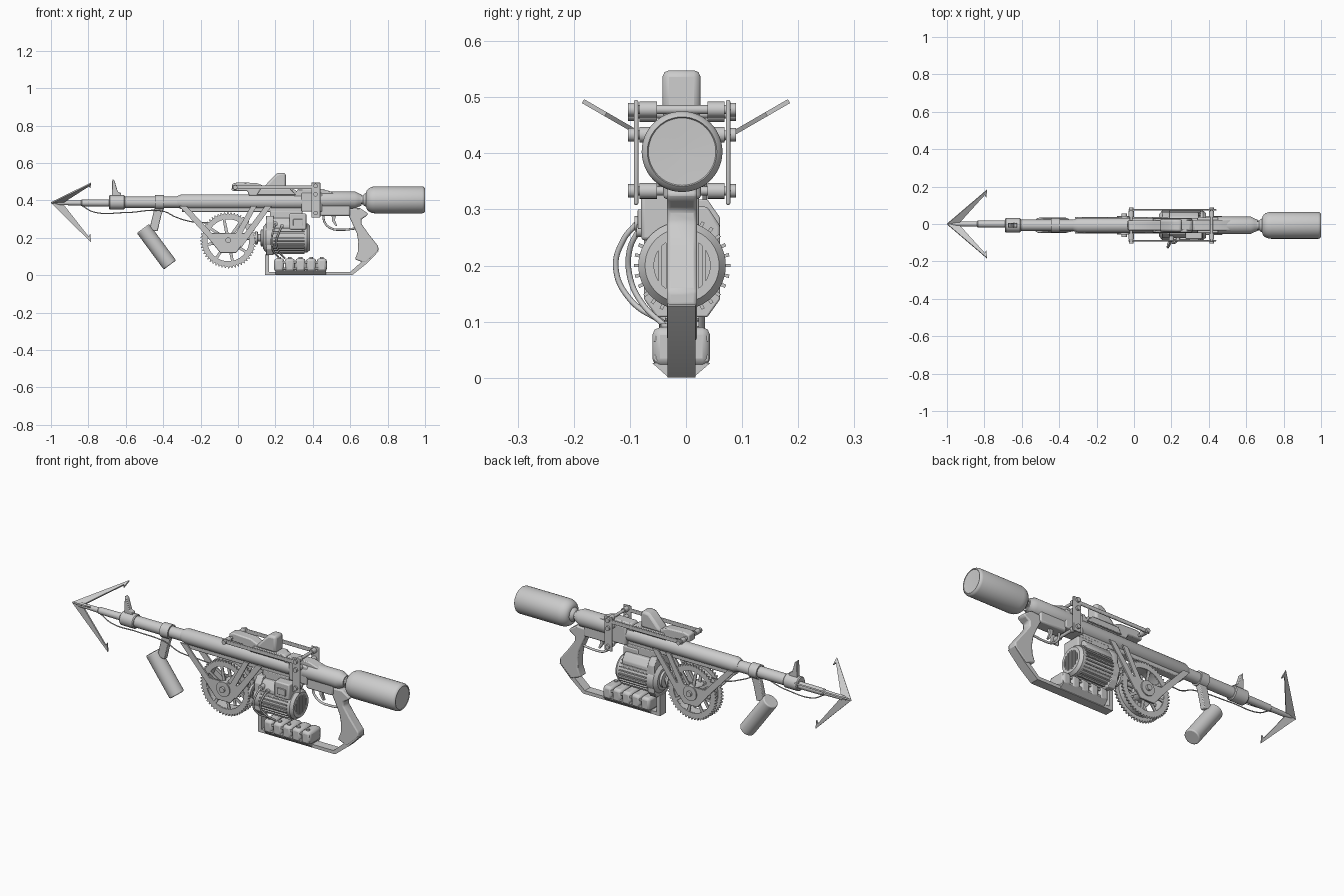
import bpy, bmesh, math
from mathutils import Vector

C = -0.007   # y of the centre plane
BZ = 0.39    # height of the barrel axis


def mesh(name, verts, faces, bevel=0.0, seg=2):
    me = bpy.data.meshes.new(name)
    me.from_pydata(verts, [], faces)
    bm = bmesh.new()
    bm.from_mesh(me)
    bmesh.ops.recalc_face_normals(bm, faces=bm.faces)
    bm.to_mesh(me)
    bm.free()
    ob = bpy.data.objects.new(name, me)
    bpy.context.collection.objects.link(ob)
    if bevel:
        m = ob.modifiers.new("bevel", "BEVEL")
        m.width, m.segments, m.limit_method = bevel, seg, 'ANGLE'
    return ob


def prism(name, pts, a, b, axis='y', bevel=0.0):
    """Extrude an (x,z) outline along y, or a (y,z) outline along x."""
    n = len(pts)
    put = (lambda p, t: (p[0], t, p[1])) if axis == 'y' else (lambda p, t: (t, p[0], p[1]))
    verts = [put(p, t) for t in (a, b) for p in pts]
    faces = [range(n), range(n, 2 * n)] + [(i, (i + 1) % n, (i + 1) % n + n, i + n) for i in range(n)]
    return mesh(name, verts, [tuple(f) for f in faces], bevel)


def box(name, x, y, z, bevel=0.004):
    return prism(name, [(x[0], z[0]), (x[1], z[0]), (x[1], z[1]), (x[0], z[1])], y[0], y[1], bevel=bevel)


def lathe(name, prof, y=C, z=BZ, seg=40):
    """Revolve (x, radius) points around an axis along x."""
    verts, faces = [], []
    for x, r in prof:
        verts += [(x, y + r * math.cos(2 * math.pi * k / seg), z + r * math.sin(2 * math.pi * k / seg)) for k in range(seg)]
    for i in range(len(prof) - 1):
        for k in range(seg):
            l = (k + 1) % seg
            faces.append((i * seg + k, i * seg + l, (i + 1) * seg + l, (i + 1) * seg + k))
    faces += [tuple(range(seg)), tuple(range(len(verts) - seg, len(verts)))]
    return mesh(name, verts, faces)


def rod(name, p0, p1, r, seg=20, bevel=0.0):
    p0, p1 = Vector(p0), Vector(p1)
    ob = lathe(name, [(0, r), ((p1 - p0).length, r)], 0, 0, seg)
    ob.rotation_mode = 'QUATERNION'
    ob.rotation_quaternion = Vector((1, 0, 0)).rotation_difference(p1 - p0)
    ob.location = p0
    if bevel:
        m = ob.modifiers.new("bevel", "BEVEL")
        m.width, m.segments, m.limit_method = bevel, 3, 'ANGLE'
    return ob


def tube(name, pts, r):
    cu = bpy.data.curves.new(name, 'CURVE')
    cu.dimensions, cu.bevel_depth, cu.bevel_resolution, cu.use_fill_caps = '3D', r, 3, True
    sp = cu.splines.new('BEZIER')
    sp.bezier_points.add(len(pts) - 1)
    for b, p in zip(sp.bezier_points, pts):
        b.co = p
        b.handle_left_type = b.handle_right_type = 'AUTO'
    ob = bpy.data.objects.new(name, cu)
    bpy.context.collection.objects.link(ob)


def ring(name, outer, rin, y0, y1, cx, cz):
    """Flat ring facing y; outer is a list of radii around the rim."""
    n = len(outer)
    verts, faces = [], []
    for y in (y0, y1):
        for radii in (outer, [rin] * n):
            verts += [(cx + r * math.cos(2 * math.pi * k / n), y, cz + r * math.sin(2 * math.pi * k / n)) for k, r in enumerate(radii)]
    for k in range(n):
        l = (k + 1) % n
        for a, b in ((0, n), (n, 3 * n), (3 * n, 2 * n), (2 * n, 0)):
            faces.append((a + k, a + l, b + l, b + k))
    return mesh(name, verts, faces)


# Harpoon: shaft and three barbed flukes
lathe("harpoon_shaft", [(-0.995, 0.002), (-0.95, 0.012), (-0.84, 0.014), (-0.835, 0.018), (-0.6, 0.02)], 0, 0.387, 24)
fluke = [(-1, 0), (-0.785, 0.212), (-0.79, 0.165), (-0.798, 0.18), (-0.812, 0.163), (-0.93, 0.012), (-0.95, 0)]
for i, ang in enumerate((60, -60, 180)):
    f = prism("harpoon_fluke_%d" % i, fluke, -0.004, 0.004)
    f.location.z, f.rotation_euler.x = 0.387, math.radians(ang)

# Barrel with collars, front sight
lathe("barrel_front", [(-0.68, 0.024), (-0.68, 0.03), (-0.3, 0.03), (-0.3, 0.02)])
lathe("muzzle_collar", [(-0.69, 0.02), (-0.69, 0.034), (-0.685, 0.038), (-0.61, 0.038), (-0.605, 0.034), (-0.605, 0.02)])
lathe("grip_collar", [(-0.445, 0.02), (-0.445, 0.038), (-0.395, 0.038), (-0.395, 0.02)])
lathe("barrel_rear", [(-0.325, 0.03), (-0.3, 0.04), (0.36, 0.04), (0.36, 0.03)], C, 0.393)
prism("front_sight", [(-0.675, 0.42), (-0.672, 0.515), (-0.66, 0.505), (-0.642, 0.445), (-0.625, 0.44), (-0.625, 0.42)], C - 0.012, C + 0.012, bevel=0.003)
box("under_rail", (-0.3, 0.345), (C - 0.022, C + 0.022), (0.338, 0.362))

# Front hand grip hanging from the collar
prism("grip_arm", [(-0.445, 0.365), (-0.395, 0.365), (-0.41, 0.32), (-0.43, 0.235), (-0.475, 0.24)], C - 0.014, C + 0.014, bevel=0.004)
rod("front_grip", (-0.508, C, 0.25), (-0.364, C, 0.055), 0.041, 32, 0.006)

# Cable from harpoon to spool
tube("harpoon_line", [(-0.835, 0, 0.372), (-0.77, 0, 0.338), (-0.6, C, 0.335), (-0.4, C - 0.036, 0.342),
                      (-0.33, C - 0.03, 0.31), (-0.24, C, 0.285), (-0.15, C, 0.28)], 0.003)

# Toothed spool wheel
WX, WZ = -0.052, 0.187
teeth = [0.15 if k % 4 < 2 else 0.14 for k in range(208)]
for i, y in enumerate((C - 0.03, C + 0.022)):
    ring("sprocket_%d" % i, teeth, 0.113, y, y + 0.008, WX, WZ)
    for k in range(8):
        a = 2 * math.pi * k / 8 + 0.2
        ca, sa = math.cos(a), math.sin(a)
        prism("spoke_%d_%d" % (i, k), [(WX + r * ca - w * sa, WZ + r * sa + w * ca) for r, w in
              ((0.03, -0.009), (0.118, -0.007), (0.118, 0.007), (0.03, 0.009))], y + 0.001, y + 0.007)
ring("spool_drum", [0.122] * 64, 0.112, C - 0.026, C + 0.026, WX, WZ)
rod("spool_hub", (WX, C - 0.05, WZ), (WX, C + 0.05, WZ), 0.04, 32)
rod("spool_axle", (WX, C - 0.062, WZ), (WX, C + 0.062, WZ), 0.015)

# Wheel bracket on both sides
for i, s in enumerate((-1, 1)):
    y0, y1 = sorted((C + s * 0.036, C + s * 0.044))
    prism("bracket_front_arm_%d" % i, [(-0.315, 0.37), (-0.275, 0.37), (-0.12, 0.205), (-0.15, 0.19)], y0, y1)
    prism("bracket_hub_plate_%d" % i, [(-0.165, 0.225), (0.045, 0.225), (0.05, 0.2), (-0.01, 0.12), (-0.095, 0.12), (-0.165, 0.205)], y0, y1, bevel=0.002)
    prism("bracket_rear_arm_%d" % i, [(0.145, 0.37), (0.18, 0.37), (0.02, 0.15), (0.0, 0.18)], y0, y1)
    prism("bracket_inner_arm_%d" % i, [(0.07, 0.37), (0.1, 0.37), (0.02, 0.22), (-0.015, 0.22)], y0, y1)

# Motor: finned drum, chamfered housing, shaft, vent grille
MZ = 0.2
lathe("motor_drum", [(0.135, 0.03), (0.135, 0.06), (0.15, 0.078), (0.37, 0.078), (0.385, 0.066), (0.385, 0.05), (0.375, 0.05), (0.375, 0.01)], C, MZ, 48)
for k in range(28):
    a = 2 * math.pi * k / 28
    d = box("motor_fin_%d" % k, (0.19, 0.355), (-0.003, 0.003), (0.07, 0.086), 0)
    d.location, d.rotation_euler.x = (0, C, MZ), a
for k in range(-3, 4):
    h = math.sqrt(0.052 ** 2 - (k * 0.013) ** 2)
    box("motor_vent_slat_%d" % k, (0.374, 0.386), (C + k * 0.013 - 0.003, C + k * 0.013 + 0.003), (MZ - h, MZ + h), 0)
prism("motor_housing", [(C - 0.068, 0.14), (C - 0.045, 0.108), (C + 0.045, 0.108), (C + 0.068, 0.14), (C + 0.068, 0.285),
                        (C + 0.045, 0.318), (C - 0.045, 0.318), (C - 0.068, 0.285)], 0.15, 0.19, 'x', 0.003)
prism("motor_top_cover", [(C - 0.068, 0.2), (C + 0.068, 0.2), (C + 0.068, 0.27), (C + 0.045, 0.305), (C - 0.045, 0.305), (C - 0.068, 0.27)], 0.18, 0.345, 'x', 0.005)
box("motor_control_box", (0.275, 0.365), (C - 0.073, C + 0.03), (0.245, 0.33), 0.006)
box("motor_box_lid", (0.295, 0.345), (C - 0.079, C - 0.07), (0.265, 0.3), 0.002)
lathe("motor_shaft", [(0.0, 0.012), (0.09, 0.012), (0.092, 0.035), (0.105, 0.035), (0.107, 0.02), (0.12, 0.02), (0.122, 0.045), (0.14, 0.045)], C, MZ, 24)
box("motor_mount", (0.17, 0.345), (C - 0.025, C + 0.025), (0.3, 0.345))

# Hoses from motor to battery
rod("hose_fitting_upper", (0.2, -0.06, 0.275), (0.2, -0.092, 0.275), 0.013)
rod("hose_fitting_lower", (0.235, -0.06, 0.262), (0.235, -0.088, 0.262), 0.011)
tube("hose_outer", [(0.2, -0.088, 0.275), (0.19, -0.112, 0.245), (0.18, -0.125, 0.195), (0.185, -0.1, 0.14), (0.215, -0.04, 0.098)], 0.005)
tube("hose_inner", [(0.235, -0.085, 0.262), (0.22, -0.1, 0.23), (0.205, -0.1, 0.18), (0.215, -0.08, 0.135), (0.25, -0.035, 0.09)], 0.005)

# Battery pack of five cells
for k in range(5):
    x = 0.193 + k * 0.057
    box("battery_cell_%d" % k, (x, x + 0.054), (-0.06, 0.043), (0.02, 0.09), 0.014)
    rod("battery_terminal_%d" % k, (x + 0.027, -0.035, 0.085), (x + 0.027, -0.035, 0.097), 0.01, 12)
for z in (0.035, 0.07):
    box("battery_strap_%d" % (z * 1000), (0.2, 0.472), (-0.057, 0.04), (z - 0.006, z + 0.006), 0.002)
prism("battery_tray", [(-0.033, 0.002), (0.015, 0.002), (0.043, 0.026), (-0.06, 0.026)], 0.2, 0.47, 'x')

# Lower frame and pistol grip
prism("lower_frame", [(0.145, 0), (0.61, 0), (0.685, 0.06), (0.752, 0.128), (0.735, 0.142), (0.67, 0.08), (0.6, 0.018),
                      (0.165, 0.018), (0.165, 0.112), (0.145, 0.112)], -0.033, 0.017)
prism("pistol_grip", [(0.55, 0.355), (0.65, 0.36), (0.695, 0.33), (0.69, 0.318), (0.66, 0.3), (0.66, 0.275), (0.695, 0.225), (0.75, 0.155),
                      (0.75, 0.128), (0.682, 0.064), (0.625, 0.085), (0.642, 0.13), (0.643, 0.18), (0.635, 0.225), (0.61, 0.28), (0.59, 0.32)],
      -0.034, 0.02, bevel=0.01)

# Receiver, trigger and guard
lathe("receiver_tube", [(0.42, 0.03), (0.42, 0.046), (0.625, 0.046), (0.645, 0.036), (0.66, 0.03), (0.66, 0.01)], C, 0.402)
box("receiver_body", (0.44, 0.6), (C - 0.034, C + 0.034), (0.318, 0.4), 0.008)
box("receiver_block", (0.34, 0.45), (C - 0.042, C + 0.042), (0.34, 0.44), 0.006)
prism("receiver_top", [(0.3, 0.43), (0.32, 0.46), (0.45, 0.462), (0.52, 0.44), (0.52, 0.42), (0.3, 0.42)], C - 0.028, C + 0.028, bevel=0.005)
prism("trigger", [(0.5, 0.325), (0.525, 0.325), (0.518, 0.295), (0.53, 0.265), (0.522, 0.262), (0.503, 0.29)], C - 0.007, C + 0.007)
tube("trigger_guard", [(x, C, z) for x, z in ((0.455, 0.325), (0.465, 0.28), (0.5, 0.25), (0.55, 0.243), (0.63, 0.25))], 0.006)

# Gas bottle with rounded shoulder
R = 0.072
shoulder = [(0.735 - 0.05 * math.sin(a), R - 0.035 * (1 - math.cos(a))) for a in [math.pi / 2 * (1 - k / 8) for k in range(9)]]
lathe("gas_bottle", [(0.62, 0.03), (0.65, 0.03), (0.655, 0.022), (0.668, 0.024), (0.675, 0.032)] + shoulder +
      [(0.985, R), (0.994, R - 0.003), (1.0, R - 0.01), (0.997, R - 0.012), (0.995, 0.01)], C, 0.403, 48)

# Top lever body, rear sight, and linkage
prism("top_housing", [(-0.035, 0.452), (-0.03, 0.49), (0.0, 0.497), (0.1, 0.493), (0.15, 0.472), (0.3, 0.46), (0.34, 0.425), (0.06, 0.425), (0.05, 0.45)], -0.034, 0.02, bevel=0.006)
prism("rear_sight", [(0.13, 0.46), (0.15, 0.485), (0.205, 0.543), (0.22, 0.548), (0.255, 0.548), (0.258, 0.46)], -0.042, 0.026, bevel=0.012)
prism("sight_base", [(0.1, 0.43), (0.12, 0.462), (0.28, 0.462), (0.31, 0.43)], -0.045, 0.03, bevel=0.003)
for i, (x, z) in enumerate(((-0.015, 0.47), (0.415, 0.333), (0.415, 0.433), (0.415, 0.478))):
    rod("cross_rod_%d" % i, (x, C - 0.092, z), (x, C + 0.092, z), 0.008)
    for s in (-1, 1):
        rod("rod_boss_%d_%d" % (i, s), (x, C + s * 0.045, z), (x, C + s * 0.076, z), 0.014)
        rod("rod_nut_%d_%d" % (i, s), (x, C + s * 0.084, z), (x, C + s * 0.096, z), 0.012, 12)
for s in (-1, 1):
    y0, y1 = sorted((C + s * 0.078, C + s * 0.086))
    box("link_plate_%d" % s, (0.392, 0.44), (y0, y1), (0.308, 0.495), 0.003)
    box("side_bar_%d" % s, (-0.03, 0.42), (y0, y1), (0.46, 0.481), 0.003)

# Smooth shading with sharp edges kept
for ob in bpy.data.objects:
    ob.select_set(ob.type == 'MESH')
    if ob.type == 'MESH':
        bpy.context.view_layer.objects.active = ob
bpy.ops.object.shade_smooth_by_angle(angle=math.radians(35))
